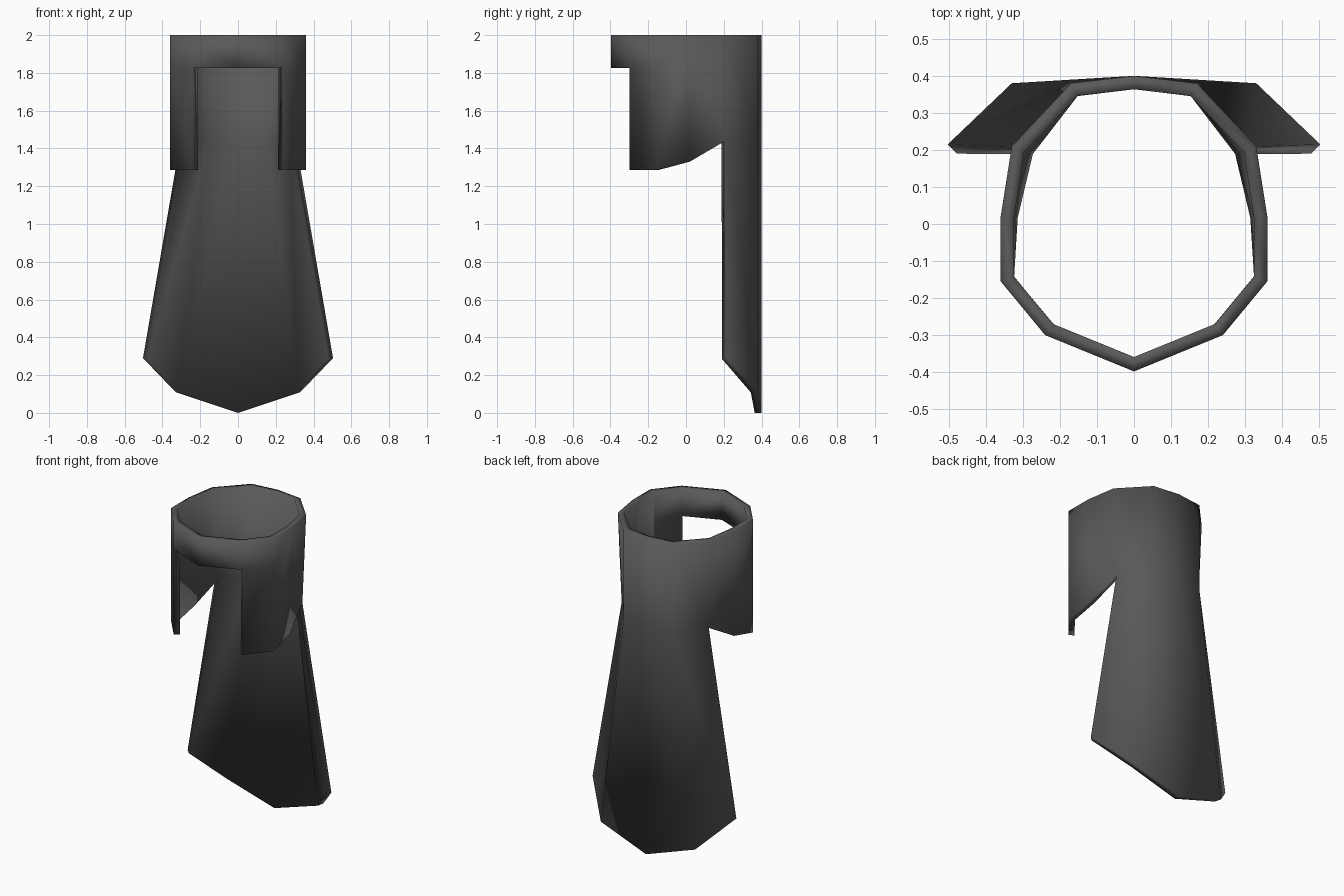
import bpy, bmesh

if "Cube" in bpy.data.objects:
    bpy.data.objects.remove(bpy.data.objects["Cube"])

# colour
cloth = bpy.data.materials.new("charcoal cloth")
cloth.diffuse_color = (0.1, 0.1, 0.1, 1)
cloth.use_nodes = True
cloth.node_tree.nodes["Principled BSDF"].inputs["Base Color"].default_value = cloth.diffuse_color

# half profiles from the back middle round to the front middle
collar_top = [(0, .40, 2), (.17, .38, 2), (.33, .21, 2), (.36, .02, 2),
              (.36, -.155, 2), (.24, -.30, 2), (0, -.398, 2)]
collar_low = [(x, y, 1.825) for x, y, z in collar_top[4:]]
flap_hem = [(0, .40, 1.44), (.17, .38, 1.44), (.305, .208, 1.44),
            (.35, .02, 1.33), (.36, -.155, 1.287), (.24, -.30, 1.287)]
cape_hem = [(0, .40, 0), (.33, .38, .11), (.503, .215, .29)]

bm = bmesh.new()


def row(points, side):
    return [bm.verts.new((x * side, y, z)) for x, y, z in points]


def strip(a, b, side):
    for i in range(len(a) - 1):
        f = [a[i], a[i + 1], b[i + 1], b[i]]
        bm.faces.new(f if side < 0 else f[::-1])


for side in (1, -1):
    top, low = row(collar_top, side), row(collar_low, side)
    hem, cape = row(flap_hem, side), row(cape_hem, side)
    # sides of the collar down to the flap hem
    strip(top[:5], hem[:5], side)
    # front band and front flap
    strip(top[4:], low, side)
    strip(low[:2], hem[4:], side)
    # close the side panel against the split column
    f = [top[4], low[0], hem[4]]
    # hanging cape at the back
    strip(hem[:3], cape, side)
    # split column: insert the low vertex into the neighbouring side panel
    panel = next(p for p in bm.faces if {top[3], top[4], hem[3], hem[4]} <= set(p.verts))
    bm.faces.remove(panel)
    f = [top[3], top[4], low[0], hem[4], hem[3]]
    bm.faces.new(f if side < 0 else f[::-1])

bmesh.ops.remove_doubles(bm, verts=bm.verts, dist=0.0005)
bmesh.ops.recalc_face_normals(bm, faces=bm.faces)
# outward means the back face points to +y
back = max(bm.faces, key=lambda p: p.calc_center_median().y)
if back.normal.y < 0:
    bmesh.ops.reverse_faces(bm, faces=bm.faces)
mesh = bpy.data.meshes.new("hooded_cape")
bm.to_mesh(mesh)
bm.free()
mesh.materials.append(cloth)
cape_obj = bpy.data.objects.new("collared_cape", mesh)
bpy.context.collection.objects.link(cape_obj)

# cloth thickness, inwards
thick = cape_obj.modifiers.new("thickness", "SOLIDIFY")
thick.thickness = 0.036
thick.offset = -1
thick.use_even_offset = True
for p in mesh.polygons:
    p.use_smooth = True
